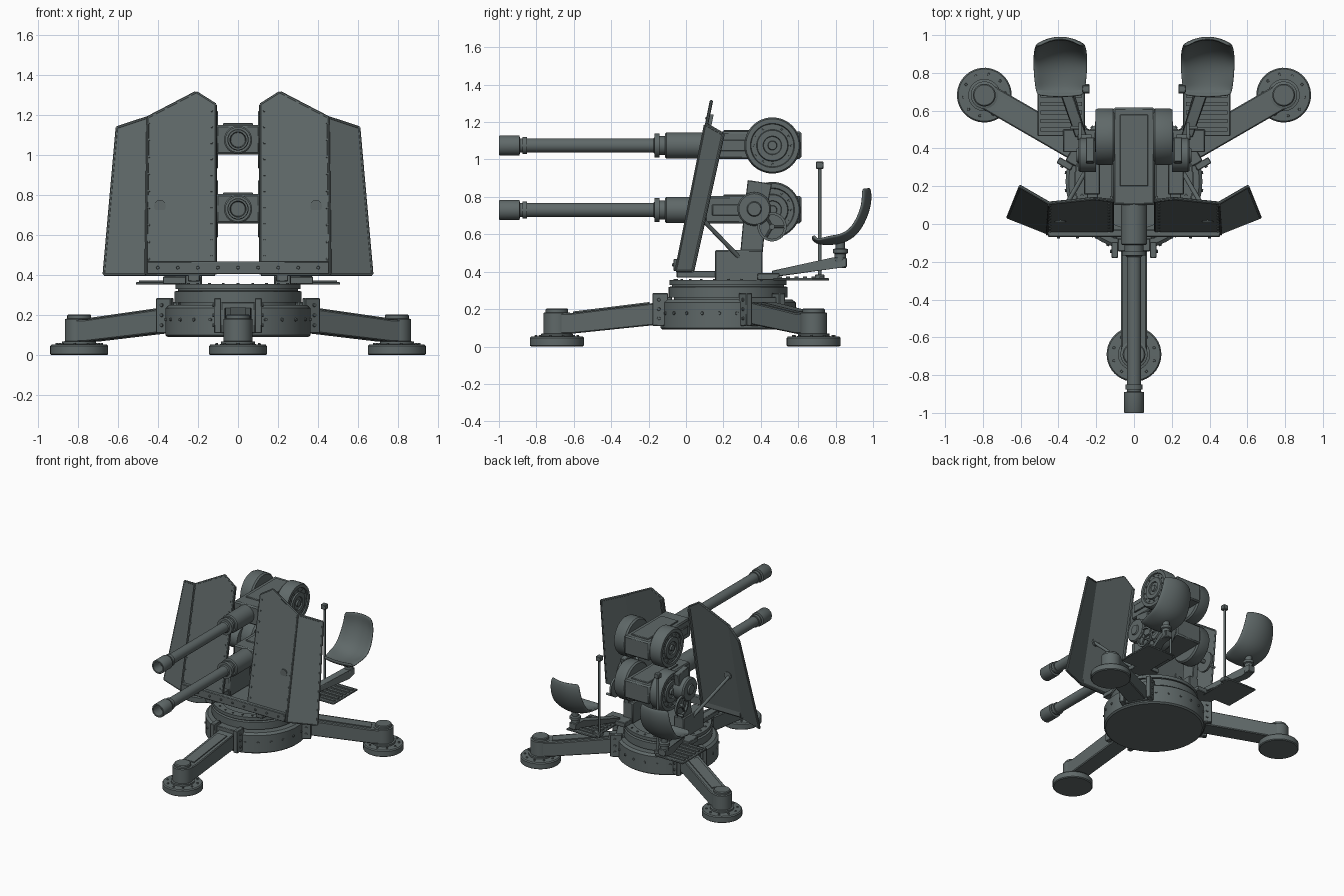
import bpy, bmesh
from math import pi, cos, sin, radians
from mathutils import Vector as V, Matrix

if "Cube" in bpy.data.objects:
    bpy.data.objects.remove(bpy.data.objects["Cube"])

MAT = bpy.data.materials.new("dark_steel")
MAT.diffuse_color = (0.115, 0.14, 0.14, 1)
MAT.use_nodes = True
MAT.node_tree.nodes["Principled BSDF"].inputs["Base Color"].default_value = MAT.diffuse_color
CY = 0.225  # centre of the base in y
SIDES = ((-1, "left"), (1, "right"))


def finish(name, bm, bevel=0):
    bmesh.ops.recalc_face_normals(bm, faces=bm.faces)
    me = bpy.data.meshes.new(name)
    bm.to_mesh(me)
    bm.free()
    me.polygons.foreach_set("use_smooth", [True] * len(me.polygons))
    me.set_sharp_from_angle(angle=radians(35))
    me.materials.append(MAT)
    ob = bpy.data.objects.new(name, me)
    bpy.context.collection.objects.link(ob)
    if bevel:
        m = ob.modifiers.new("bevel", 'BEVEL')
        m.width, m.segments = bevel, 1
    return ob


def lathe(name, prof, loc=(0, 0, 0), axis=(0, 0, 1), n=40):
    """Revolve (radius, height) pairs around an axis, with capped ends."""
    bm = bmesh.new()
    q = V((0, 0, 1)).rotation_difference(V(axis).normalized())
    rings = [[bm.verts.new(V(loc) + q @ V((r * cos(2 * pi * i / n), r * sin(2 * pi * i / n), h)))
              for i in range(n)] for r, h in prof]
    for a, b in zip(rings, rings[1:]):
        for i in range(n):
            bm.faces.new((a[i], a[(i + 1) % n], b[(i + 1) % n], b[i]))
    bm.faces.new(rings[0])
    bm.faces.new(rings[-1])
    return finish(name, bm)


def rod(name, a, b, r, n=12):
    d = V(b) - V(a)
    return lathe(name, [(r, 0), (r, d.length)], a, d, n)


def prism(name, pts, vec, bevel=0):
    """Extrude a flat outline along a vector."""
    bm = bmesh.new()
    f = bm.faces.new([bm.verts.new(p) for p in pts])
    g = bmesh.ops.extrude_face_region(bm, geom=[f])
    bmesh.ops.translate(bm, vec=vec, verts=[e for e in g["geom"] if isinstance(e, bmesh.types.BMVert)])
    return finish(name, bm, bevel)


def box(name, lo, hi, bevel=0.004):
    (x0, y0, z0), (x1, y1, z1) = lo, hi
    return prism(name, [(x0, y0, z0), (x1, y0, z0), (x1, y1, z0), (x0, y1, z0)], (0, 0, z1 - z0), bevel)


def sbox(name, s, lo, hi, bevel=0.004):
    """Box mirrored to side s."""
    return box(name, (min(s * lo[0], s * hi[0]), lo[1], lo[2]), (max(s * lo[0], s * hi[0]), hi[1], hi[2]), bevel)


def studs(name, items, r=0.008, h=0.012):
    """Many small bolts in one mesh; items are (position, direction)."""
    bm = bmesh.new()
    for p, d in items:
        q = V((0, 0, 1)).rotation_difference(V(d).normalized()).to_matrix().to_4x4()
        bmesh.ops.create_cone(bm, cap_ends=True, segments=8, radius1=r, radius2=r * 0.8, depth=h,
                              matrix=Matrix.Translation(p) @ q)
    return finish(name, bm)


def circle(n, off=0.0):
    return [(cos(2 * pi * (i + off) / n), sin(2 * pi * (i + off) / n)) for i in range(n)]


# base drum and turntable
lathe("base_drum", [(.35, .09), (.362, .10), (.362, .235), (.345, .25), (.30, .25)], (0, CY, 0), n=64)
lathe("turntable", [(.29, .24), (.29, .262), (.318, .262), (.318, .318), (.30, .322), (.30, .33),
                    (.313, .33), (.313, .355), (.25, .355), (.25, .345)], (0, CY, 0), n=64)
studs("base_bolts", [((.362 * c, CY + .362 * s, .178), (c, s, 0)) for c, s in circle(24, .5)], .01, .014)
studs("turntable_bolts", [((.285 * c, CY + .285 * s, .355), (0, 0, 1)) for c, s in circle(24)])

# three legs with brackets and round feet, modelled along local +x
for ang, tag in ((-90, "front"), (30, "right"), (150, "left")):
    M = Matrix.Translation((0, CY, 0)) @ Matrix.Rotation(radians(ang), 4, 'Z')
    prof = [(.34, .12), (.34, .24), (.84, .178), (.92, .178), (.92, .068), (.84, .068)]
    parts = [prism(tag + "_leg", [(d, -.068, z) for d, z in prof], (0, .136, 0), .006),
             prism(tag + "_leg_top_rib", [(.42, -.04, .22), (.42, -.04, .238), (.83, -.04, .187), (.83, -.04, .17)],
                   (0, .08, 0)),
             lathe(tag + "_foot", [(.138, 0), (.145, .006), (.145, .045), (.138, .053), (.085, .055), (.085, .068),
                                   (.072, .07), (.072, .18), (.06, .183), (.06, .198), (.054, .204)], (.915, 0, 0)),
             studs(tag + "_foot_bolts", [((.915 + .112 * c, .112 * s, .056), (0, 0, 1)) for c, s in circle(10)]),
             box(tag + "_bracket_block", (.30, -.085, .11), (.37, .085, .265))]
    for e in (-1, 1):
        parts.append(box(tag + "_bracket_plate", (.32, e * .102 - .018, .11), (.405, e * .102 + .018, .285)))
        parts.append(studs(tag + "_bracket_bolts", [((x, e * .122, z), (0, e, 0))
                                                    for x in (.37,) for z in (.15, .2, .25)], .01))
    for o in parts:
        o.matrix_world = M

# two stacked guns
for z, tag in ((1.075, "upper"), (.73, "lower")):
    fwd = (0, -1, 0)
    box(tag + "_receiver", (-.11, .10, z - .072), (.11, .617, z + .075), .01)
    box(tag + "_receiver_cover", (-.075, .20, z + .07), (.075, .58, z + .083))
    lathe(tag + "_gun_sleeve", [(.07, -.11), (.07, .105), (.062, .112)], (0, 0, z), fwd)
    lathe(tag + "_gun_barrel", [(.05, .1), (.05, .142), (.064, .142), (.064, .168), (.045, .168), (.038, .175),
                                (.038, .85), (.046, .85), (.046, .875), (.038, .875), (.038, .888),
                                (.053, .89), (.053, .995), (.05, 1.0), (.04, 1.0), (.036, .92)], (0, 0, z), fwd)
    for s, side in SIDES:
        # round magazine on each flank
        lathe(f"{tag}_{side}_magazine", [(.14, .10), (.15, .112), (.15, .19), (.142, .205), (.118, .205),
                                         (.114, .197), (.085, .197), (.081, .207), (.05, .207), (.047, .198),
                                         (.025, .198), (.022, .21)], (0, .462, z), (s, 0, 0), 48)
        studs(f"{tag}_{side}_magazine_bolts", [((s * .198, .462 + .1 * c, z + .1 * k), (s, 0, 0))
                                               for c, k in circle(12)], .006)
        sbox(f"{tag}_{side}_receiver_rail", s, (.105, .14, z - .03), (.12, .33, z + .03))

for s, side in SIDES:
    # pedestal, upright and trunnion
    sbox(side + "_pedestal", s, (.18, .155, .35), (.265, .41, .515), .006)
    prism(side + "_upright", [(s * .21, y, z) for y, z in
                              ((.29, .5), (.41, .5), (.43, .72), (.46, .87), (.33, .89), (.31, .72))], (s * .045, 0, 0), .004)
    lathe(side + "_trunnion", [(.05, .10), (.05, .20), (.09, .20), (.09, .285), (.082, .295), (.04, .295),
                               (.035, .305)], (0, .365, .735), (s, 0, 0))
    # elevation handwheel
    hc = V((s * .285, .46, .64))
    ring = [(.064, -.008), (.064, .008), (.078, .008), (.078, -.008), (.064, -.008)]
    lathe(side + "_handwheel", ring, hc, (s, 0, 0))
    for c, k in circle(3):
        rod(side + "_handwheel_spoke", hc, hc + V((0, .07 * c, .07 * k)), .007, 8)
    rod(side + "_handwheel_shaft", hc - V((s * .06, 0, 0)), hc + V((s * .015, 0, 0)), .015)
    rod(side + "_handwheel_grip", hc + V((0, .05, -.05)), hc + V((s * .05, .05, -.05)), .009)

    # shield: flat main plate and swept-back wing
    def sp(x, z):
        return V((s * x, -.055 + (z - .4) * .2, z))
    main = [sp(.115, .405), sp(.115, 1.25), sp(.21, 1.31), sp(.45, 1.185), sp(.46, .405)]
    wing = [main[4], main[3], V((s * .602, .19, 1.135)), V((s * .667, .028, .405))]
    prism(side + "_shield_plate", main, (0, .016, 0))
    prism(side + "_shield_wing", wing, (0, .016, 0))
    outline = main[:4] + [wing[2], wing[3], main[4], main[0]]
    for a, b in zip(outline, outline[1:]):
        off = V((0, .008, 0))
        rod(side + "_shield_edge", a + off, b + off, .009, 8)
    rod(side + "_shield_seam", main[4], main[3], .007, 8)
    inner = [sp(.132, .5 + i * .08) for i in range(10)]
    seam = [sp(.445, .48 + i * .085) for i in range(9)]
    studs(side + "_shield_rivets", [(p, (0, -1, .2)) for p in inner + seam], .007)
    prism(side + "_shield_back_flange", [sp(.115, .42), sp(.115, 1.24), sp(.115, 1.24) + V((0, .035, 0)),
                                         sp(.115, .42) + V((0, .035, 0))], (s * .012, 0, 0))
    # shield stays
    rod(side + "_shield_stay", (s * .40, .03, .74), (s * .25, .29, .47), .012)
    rod(side + "_shield_stay_foot", (s * .39, .01, .745), (s * .39, .04, .745), .03)
    sbox(side + "_shield_base_arm", s, (.19, -.05, .368), (.25, .2, .405))

    # foot platform with slats
    sbox(side + "_platform", s, (.26, .465, .352), (.51, .765, .366))
    for i in range(6):
        y = .49 + i * .045
        sbox(side + "_platform_slat", s, (.275, y, .364), (.495, y + .022, .374), 0)
    sbox(side + "_platform_bracket", s, (.185, .38, .355), (.375, .50, .392))

    # seat arm, post and curved bucket
    prism(side + "_seat_arm", [(s * .25, .46, .37), (s * .25, .46, .405), (s * .36, .78, .475), (s * .36, .86, .475),
                               (s * .36, .86, .425), (s * .36, .78, .415)], (s * .06, 0, 0), .004)
    lathe(side + "_seat_post", [(.03, .42), (.03, .495), (.04, .5), (.04, .52), (.025, .525), (.025, .56)],
          (s * .39, .825, 0), n=24)
    prof = [(.675, .59), (.692, .555), (.76, .549), (.84, .558), (.91, .60), (.96, .685), (.986, .775), (.98, .85)]
    bm = bmesh.new()
    rows = []
    for i, (y, z) in enumerate(prof):
        t = V(prof[min(i + 1, 7)]) - V(prof[max(i - 1, 0)])
        nrm = V((-t.y, t.x)).normalized()
        hw = .118 + .026 * sin(pi * i / 7)
        lift = .04 if i > 1 else .012
        rows.append([bm.verts.new((s * .39 + hw * k / 4, y + nrm.x * lift * (k / 4) ** 2,
                                   z + nrm.y * lift * (k / 4) ** 2)) for k in range(-4, 5)])
    for a, b in zip(rows, rows[1:]):
        for k in range(8):
            bm.faces.new((a[k], a[k + 1], b[k + 1], b[k]))
    seat = finish(side + "_seat", bm)
    m = seat.modifiers.new("thickness", 'SOLIDIFY')
    m.thickness, m.offset = .02, 0
    m = seat.modifiers.new("round", 'SUBSURF')
    m.levels = m.render_levels = 2

    # upright rod with a small box head
    rod(side + "_signal_rod", (s * .255, .715, .36), (s * .255, .715, .96), .009)
    sbox(side + "_signal_head", s, (.235, .695, .95), (.275, .735, .988))
    sbox(side + "_signal_rod_foot", s, (.235, .69, .352), (.30, .74, .385))

# lower shield crossbar
box("shield_crossbar", (-.455, -.068, .405), (.455, -.03, .468))
studs("crossbar_bolts", [((-.4 + i * .1, -.07, .437), (0, -1, 0)) for i in range(9)], .009)
